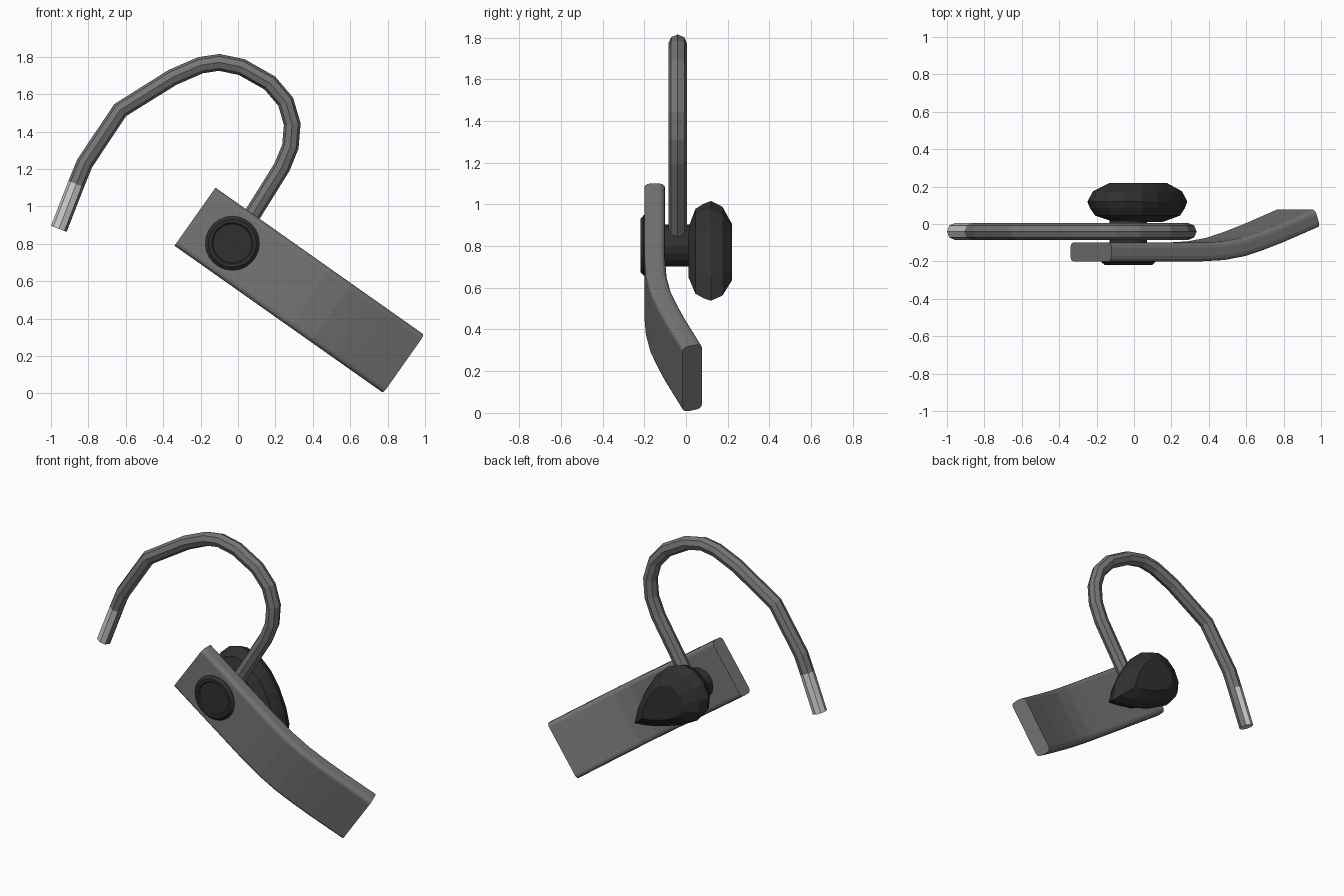
import bpy, bmesh, math
from mathutils import Vector

if "Cube" in bpy.data.objects:
    bpy.data.objects.remove(bpy.data.objects["Cube"])

def material(name, v):
    m = bpy.data.materials.new(name)
    m.diffuse_color = (v, v, v, 1)
    m.use_nodes = True
    m.node_tree.nodes["Principled BSDF"].inputs["Base Color"].default_value = m.diffuse_color
    return m

GREY = material("mid grey plastic", 0.18)
DARK = material("dark rubber", 0.03)
LIGHT = material("light grey tip", 0.6)

# Direction along the boom, and across it (front plane)
ALONG = Vector((0.817, 0, -0.576))
ACROSS = Vector((0.576, 0, 0.817))
Y = Vector((0, 1, 0))
PIVOT = Vector((-0.03, 0, 0.803))

def loft(name, rings, *mats):
    """Skin a list of equal-length rings and cap both ends."""
    bm = bmesh.new()
    vs = [[bm.verts.new(p) for p in r] for r in rings]
    n = len(vs[0])
    for a, b in zip(vs, vs[1:]):
        for i in range(n):
            j = (i + 1) % n
            bm.faces.new((a[i], a[j], b[j], b[i]))
    bm.faces.new(vs[0][::-1])
    bm.faces.new(vs[-1])
    bmesh.ops.recalc_face_normals(bm, faces=bm.faces)
    me = bpy.data.meshes.new(name)
    bm.to_mesh(me)
    bm.free()
    for m in mats:
        me.materials.append(m)
    ob = bpy.data.objects.new(name, me)
    bpy.context.collection.objects.link(ob)
    return ob

def sweep(path, side, section):
    """Rings of a section (a = in-plane normal, b = side) along a path."""
    rings = []
    for i, p in enumerate(path):
        d1 = (path[min(i + 1, len(path) - 1)] - p).normalized()
        d0 = (p - path[max(i - 1, 0)]).normalized()
        t = (d0 + d1).normalized()
        nrm = side.cross(t).normalized()
        rings.append([p + nrm * a + side * b for a, b in section])
    return rings

def turned(name, profile, sides, mat):
    """Round part about the y axis through the pivot; profile is (radius, y)."""
    rings = []
    for r, y in profile:
        rings.append([PIVOT + Vector((r * math.cos(k * math.tau / sides), y,
                                      r * math.sin(k * math.tau / sides)))
                      for k in range(sides)])
    return loft(name, rings, mat)

# Boom: rounded flat bar that bends toward the mouth
section = []
for cx, cy, start in ((1, 1, 0), (-1, 1, 90), (-1, -1, 180), (1, -1, 270)):
    for k in range(4):
        a = math.radians(start + k * 30)
        section.append((cx * 0.022 + 0.028 * math.cos(a), cy * 0.164 + 0.026 * math.sin(a)))
origin = Vector((-0.23, 0, 0.945))
boom_path = [(0, -.15), (.6, -.15), (.75, -.143), (.88, -.123), (1.0, -.09), (1.12, -.052), (1.35, .03)]
loft("boom_body", sweep([origin + ALONG * s + Y * y for s, y in boom_path], ACROSS, section), GREY)

# Front button with a recessed centre
turned("front_button", [(.145, -.17), (.145, -.203), (.128, -.218), (.11, -.218),
                        (.104, -.211), (.02, -.211)], 24, DARK)

# Stem joining boom, hook and ear bud
turned("stem", [(.1, -.11), (.1, .03)], 16, DARK)

# Ear bud: teardrop outline scaled through its depth
outline = [(-.225, 0), (-.205, .09), (-.15, .155), (-.04, .185), (.08, .17), (.2, .12), (.32, .045),
           (.41, -.035), (.31, -.09), (.2, -.135), (.08, -.17), (-.04, -.185), (-.15, -.155), (-.205, -.09)]
bud = []
for y, k in ((.012, .5), (.045, .85), (.085, .95), (.12, 1), (.175, .89), (.22, .57)):
    bud.append([PIVOT + Y * y + ALONG * (.07 + (u - .07) * k) + ACROSS * (v * k) for u, v in outline])
loft("ear_bud", bud, DARK)

# Ear hook: eight-sided tube with a light tip
hook_path = [(.02, .865), (.235, 1.21), (.28, 1.32), (.29, 1.44), (.255, 1.56), (.17, 1.66), (.02, 1.745),
             (-.1, 1.77), (-.2, 1.755), (-.35, 1.69), (-.63, 1.515), (-.82, 1.23), (-.865, 1.12), (-.958, .88)]
octagon = [(.045 * math.cos(a), .045 * math.sin(a)) for a in (math.tau * k / 8 for k in range(8))]
hook = loft("ear_hook", sweep([Vector((x, -.04, z)) for x, z in hook_path], Y, octagon), GREY, LIGHT)
for f in hook.data.polygons:
    if f.center.x < -.88:
        f.material_index = 1
